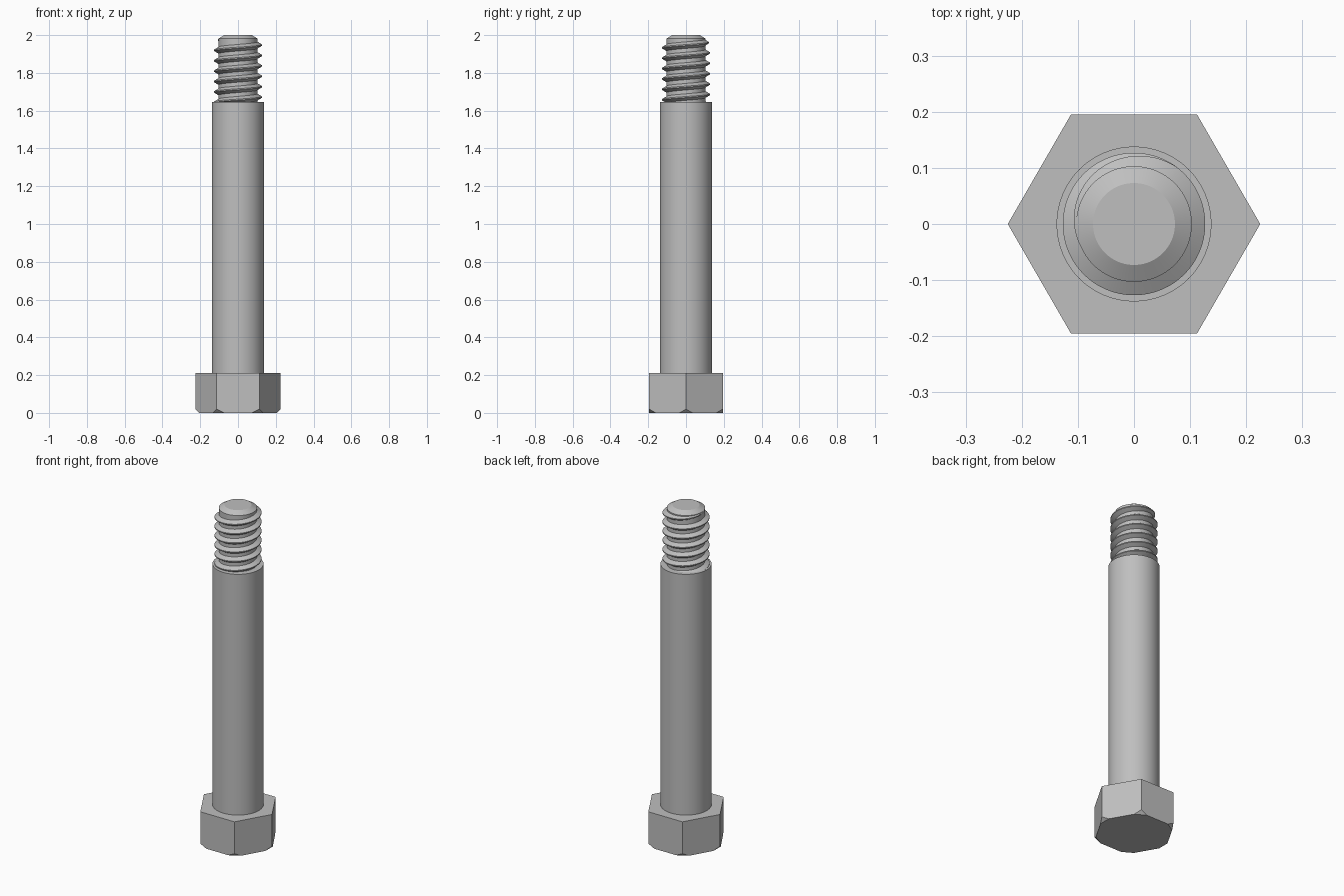
import bpy, bmesh
from math import cos, sin, pi, radians
from mathutils import Vector

cube = bpy.data.objects.get("Cube")
if cube:
    bpy.data.objects.remove(cube)

steel = bpy.data.materials.new("grey steel")
steel.use_nodes = True
colour = (0.52, 0.52, 0.52, 1)
steel.diffuse_color = colour
steel.node_tree.nodes["Principled BSDF"].inputs["Base Color"].default_value = colour


def add_object(name, bm, smooth=True):
    bmesh.ops.recalc_face_normals(bm, faces=bm.faces)
    mesh = bpy.data.meshes.new(name)
    bm.to_mesh(mesh)
    bm.free()
    mesh.materials.append(steel)
    obj = bpy.data.objects.new(name, mesh)
    bpy.context.collection.objects.link(obj)
    if smooth:
        bpy.ops.object.select_all(action="DESELECT")
        obj.select_set(True)
        bpy.context.view_layer.objects.active = obj
        bpy.ops.object.shade_smooth_by_angle(angle=radians(25))
    return obj


def lathe(name, profile, sides=96):
    """Solid of revolution from (radius, height) points."""
    bm = bmesh.new()
    rings = [[bm.verts.new((r * cos(2 * pi * i / sides), r * sin(2 * pi * i / sides), z))
              for i in range(sides)] for r, z in profile]
    for low, high in zip(rings, rings[1:]):
        for i in range(sides):
            j = (i + 1) % sides
            bm.faces.new((low[i], low[j], high[j], high[i]))
    bm.faces.new(rings[0])
    bm.faces.new(rings[-1])
    return add_object(name, bm)


# Hexagonal head with its lower corners cut at 45 degrees
HEAD_R, HEAD_H, CUT = 0.225, 0.21, 0.02
bm = bmesh.new()
corners = [Vector((cos(k * pi / 3), sin(k * pi / 3), 0)) for k in range(6)]
base = bm.faces.new([bm.verts.new(c * HEAD_R) for c in corners])
top = bmesh.ops.extrude_face_region(bm, geom=[base])["geom"]
bmesh.ops.translate(bm, vec=(0, 0, HEAD_H),
                    verts=[v for v in top if isinstance(v, bmesh.types.BMVert)])
for c in corners:
    cut = bmesh.ops.bisect_plane(bm, geom=bm.verts[:] + bm.edges[:] + bm.faces[:],
                                 plane_co=c * (HEAD_R - CUT), plane_no=c - Vector((0, 0, 1)),
                                 clear_outer=True)
    edges = [e for e in cut["geom_cut"] if isinstance(e, bmesh.types.BMEdge)]
    bmesh.ops.holes_fill(bm, edges=edges, sides=0)
add_object("hex_head", bm, smooth=False)

# Plain shank and threaded core with a chamfered tip
SHANK_TOP = 1.647
lathe("shank", [(0.138, HEAD_H - 0.01), (0.138, SHANK_TOP)])
lathe("thread_core", [(0.103, SHANK_TOP - 0.02), (0.103, 1.982), (0.073, 2.0)])

# Right-handed helical thread that fades into the core at its upper end
PITCH, STEPS, TURNS = 0.055, 64, 6.6
CREST, ROOT, SUNK = 0.127, 0.103, 0.099
FADE = 0.45
bm = bmesh.new()
previous = None
for s in range(int(TURNS * STEPS) + 1):
    turn = s / STEPS
    a = 2 * pi * turn
    full = min(1, (TURNS - turn) / FADE)
    crest = ROOT - 0.002 + (CREST - ROOT + 0.002) * full
    z = 1.617 + PITCH * turn
    half = 0.003 + (crest - SUNK) * 0.6
    section = [(SUNK, -half), (crest, -0.003), (crest, 0.003), (SUNK, half)]
    ring = [bm.verts.new((r * cos(a), r * sin(a), z + dz)) for r, dz in section]
    if previous:
        for i in range(4):
            j = (i + 1) % 4
            bm.faces.new((previous[i], previous[j], ring[j], ring[i]))
    else:
        bm.faces.new(ring)
    previous = ring
bm.faces.new(previous)
add_object("screw_thread", bm)
